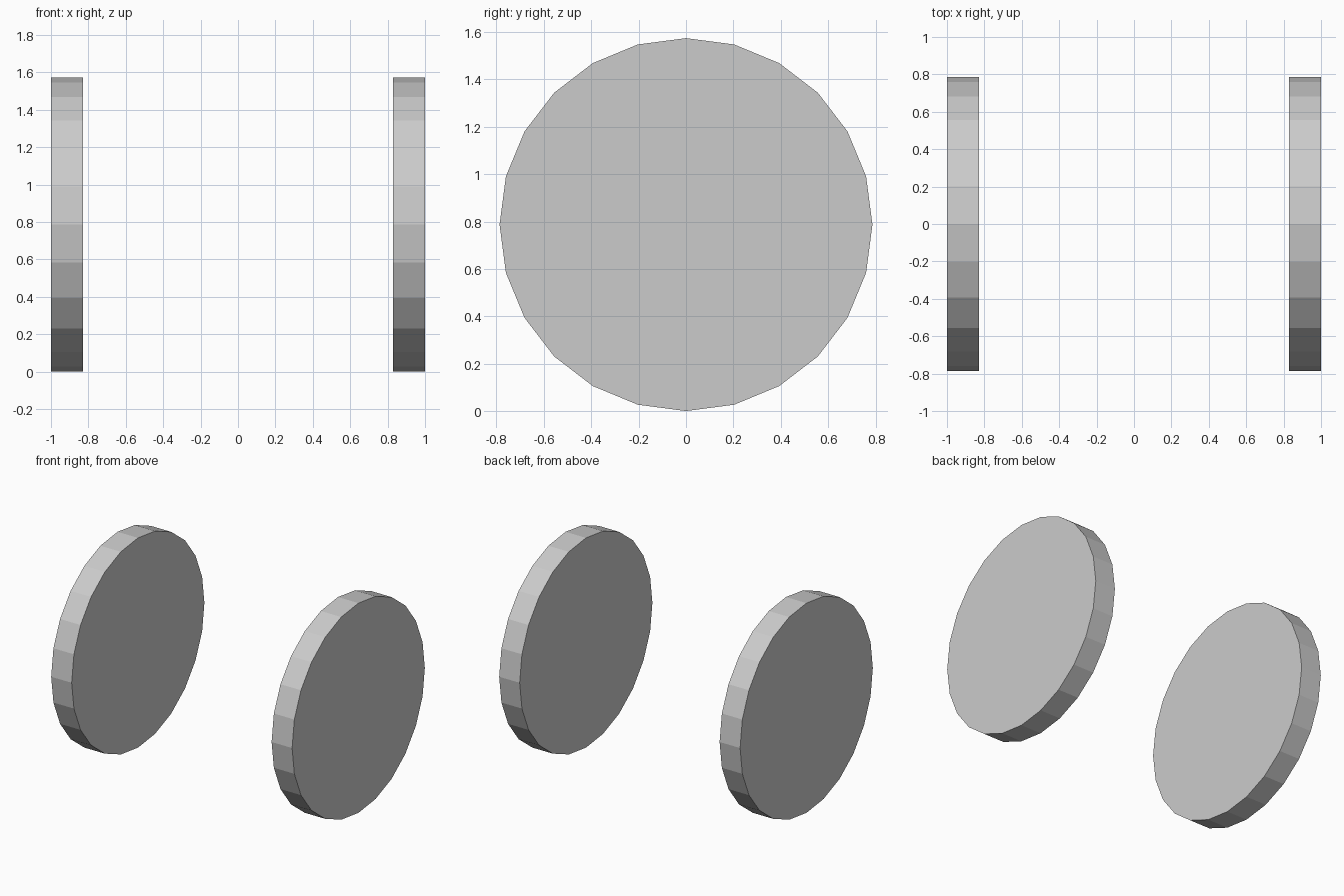
import bpy
from math import pi

if "Cube" in bpy.data.objects:
    bpy.data.objects.remove(bpy.data.objects["Cube"])

RADIUS = 0.787
WIDTH = 0.17


def disc(name, side):
    # 24-sided flat-shaded disc with its axis along x
    bpy.ops.mesh.primitive_cylinder_add(
        vertices=24, radius=RADIUS, depth=WIDTH, end_fill_type='NGON',
        location=(side * (1 - WIDTH / 2), 0, RADIUS), rotation=(0, pi / 2, 0))
    obj = bpy.context.object
    obj.name = name
    bpy.ops.object.transform_apply(location=False, rotation=True, scale=False)
    return obj


# Pair of discs, one at each end
for name, side in (("left_disc", -1), ("right_disc", 1)):
    disc(name, side)
